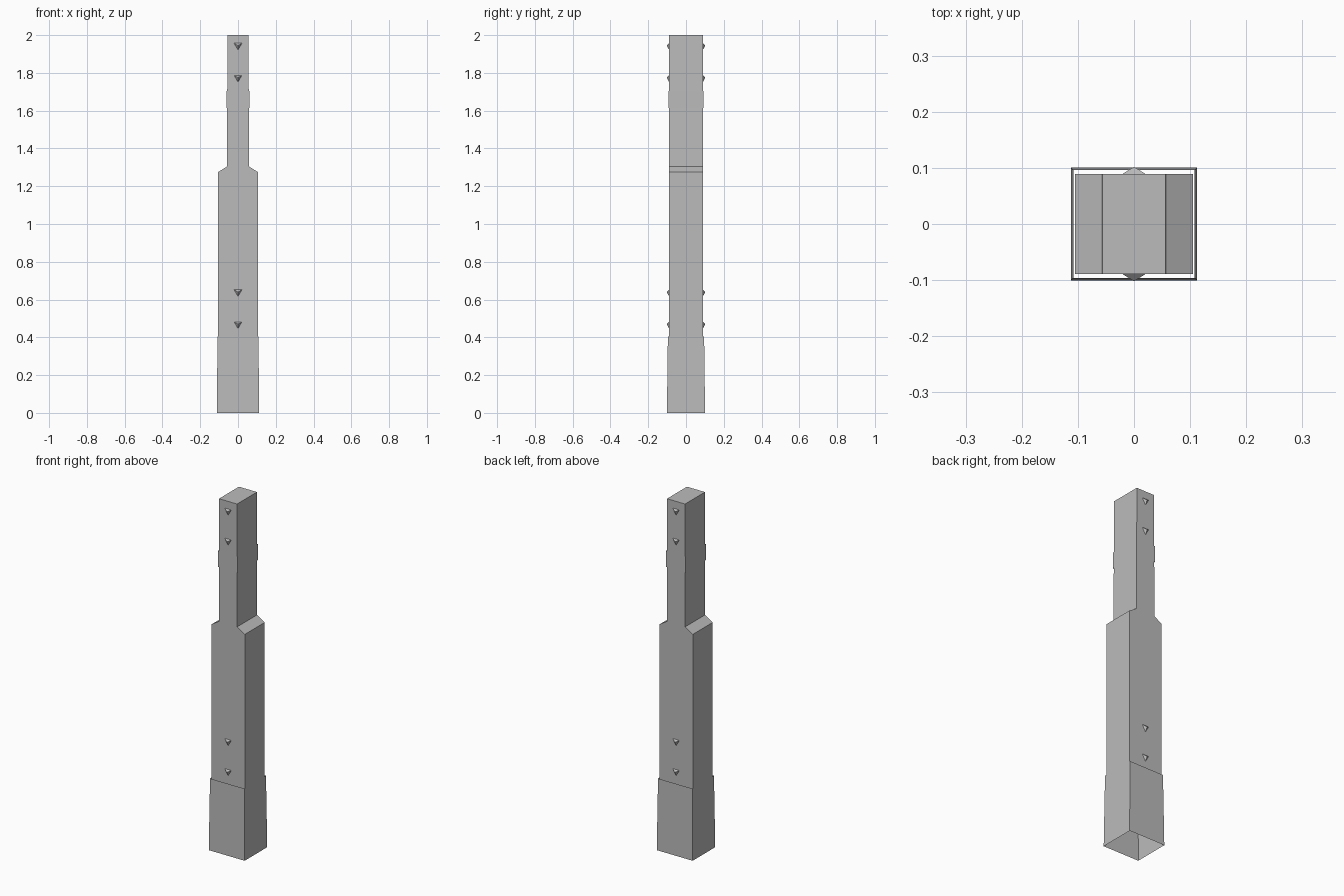
import bpy
import bmesh
from math import pi
from mathutils import Matrix

cube = bpy.data.objects.get("Cube")
if cube:
    bpy.data.objects.remove(cube, do_unlink=True)

# Single grey material
grey = bpy.data.materials.new("plain grey")
grey.use_nodes = True
colour = (0.5, 0.5, 0.5, 1)
grey.diffuse_color = colour
grey.node_tree.nodes["Principled BSDF"].inputs["Base Color"].default_value = colour


def finish(name, bm):
    bmesh.ops.recalc_face_normals(bm, faces=bm.faces)
    mesh = bpy.data.meshes.new(name)
    bm.to_mesh(mesh)
    bm.free()
    mesh.materials.append(grey)
    obj = bpy.data.objects.new(name, mesh)
    bpy.context.scene.collection.objects.link(obj)
    return obj


def sleeve(name, bottom, top):
    """Open four-sided tube between two (half_x, half_y, z) rings."""
    bm = bmesh.new()
    rings = [[bm.verts.new((sx * hx, sy * hy, z))
              for sx, sy in ((-1, -1), (1, -1), (1, 1), (-1, 1))]
             for hx, hy, z in (bottom, top)]
    for i in range(4):
        j = (i + 1) % 4
        bm.faces.new((rings[0][i], rings[0][j], rings[1][j], rings[1][i]))
    return finish(name, bm)


# Post: stepped outline extruded from front to back
half_depth = 0.089
outline = [(0.105, 0.385), (0.105, 1.275), (0.0575, 1.305), (0.0565, 2.0)]
outline += [(-x, z) for x, z in reversed(outline)]
bm = bmesh.new()
face = bm.faces.new([bm.verts.new((x, -half_depth, z)) for x, z in outline])
extruded = bmesh.ops.extrude_face_region(bm, geom=[face])
moved = [g for g in extruded["geom"] if isinstance(g, bmesh.types.BMVert)]
bmesh.ops.translate(bm, verts=moved, vec=(0, 2 * half_depth, 0))
finish("post", bm)

# Tapered foot sleeve and the thin band on the neck
sleeve("foot_sleeve", (0.1125, 0.101, 0), (0.108, 0.096, 0.405))
sleeve("neck_band", (0.0605, 0.0925, 1.615), (0.0605, 0.0925, 1.705))

# Three-sided studs, pointing down, on front and back
stud_height = 0.013
for side, sign in (("front", -1), ("back", 1)):
    for n, z in enumerate((0.47, 0.64, 1.775, 1.945), 1):
        bm = bmesh.new()
        bmesh.ops.create_cone(bm, segments=3, radius1=0.024, radius2=0,
                              depth=stud_height, cap_ends=True)
        bmesh.ops.remove_doubles(bm, verts=bm.verts, dist=0.0001)
        # Turn one base corner down, then lay the stud against the face
        corner = min(bm.verts, key=lambda v: v.co.z - v.co.y).co
        turn = Matrix.Rotation(pi / 2 - Matrix.Identity(2).col[0].angle_signed(
            corner.xy) * -1, 4, "Z")
        bm.transform(turn)
        tip = min(bm.verts, key=lambda v: v.co.z - abs(v.co.x) * -1)
        if tip.co.y > 0:
            bm.transform(Matrix.Rotation(pi, 4, "Z"))
        bm.transform(Matrix.Rotation(pi / 2, 4, "X"))
        if sign > 0:
            bm.transform(Matrix.Rotation(pi, 4, "Z"))
        bm.transform(Matrix.Translation(
            (0, sign * (half_depth + stud_height / 2), z)))
        finish(f"{side}_stud_{n}", bm)
